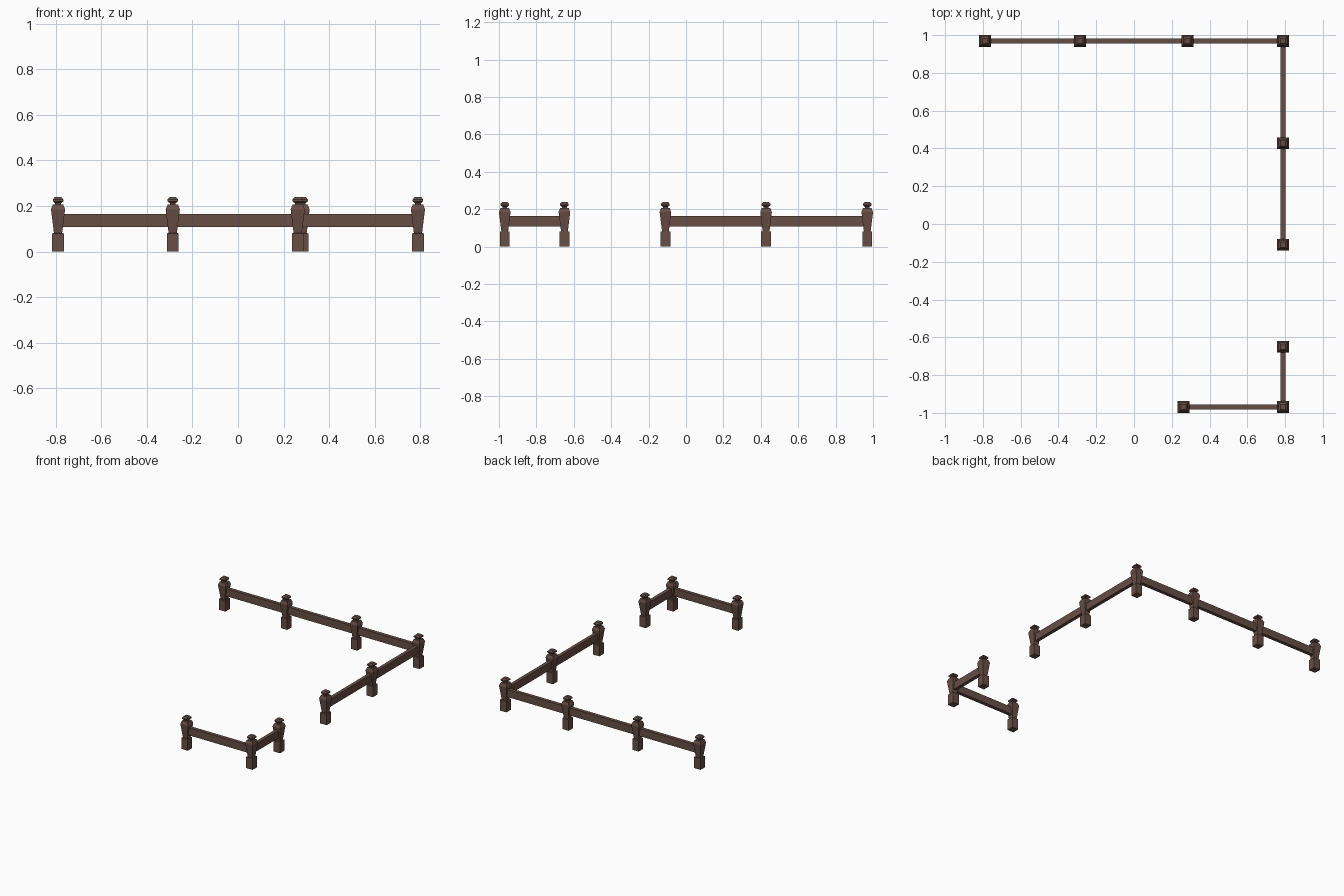
import bpy, bmesh

if "Cube" in bpy.data.objects:
    bpy.data.objects.remove(bpy.data.objects["Cube"])

wood = bpy.data.materials.new("dark_wood")
wood.diffuse_color = (0.14, 0.077, 0.06, 1)
wood.use_nodes = True
wood.node_tree.nodes["Principled BSDF"].inputs["Base Color"].default_value = wood.diffuse_color


def finish(name, bm):
    bmesh.ops.recalc_face_normals(bm, faces=bm.faces)
    me = bpy.data.meshes.new(name)
    bm.to_mesh(me)
    bm.free()
    me.materials.append(wood)
    ob = bpy.data.objects.new(name, me)
    bpy.context.collection.objects.link(ob)
    return ob


# Square post profile: (half width, height) from foot to cap
PROFILE = [(0.026, 0), (0.026, 0.08), (0.018, 0.081), (0.031, 0.185),
           (0.023, 0.206), (0.013, 0.207), (0.013, 0.213), (0.023, 0.220),
           (0.023, 0.229), (0.014, 0.239)]


def post(name, x, y):
    bm = bmesh.new()
    rings = [[bm.verts.new((x + sx * r, y + sy * r, z))
              for sx, sy in ((-1, -1), (1, -1), (1, 1), (-1, 1))]
             for r, z in PROFILE]
    for a, b in zip(rings, rings[1:]):
        for i in range(4):
            j = (i + 1) % 4
            bm.faces.new((a[i], a[j], b[j], b[i]))
    bm.faces.new(rings[0][::-1])
    bm.faces.new(rings[-1])
    finish(name, bm)


def rail(name, a, b):
    bm = bmesh.new()
    bmesh.ops.create_cube(bm, size=1)
    size = [max(abs(b[k] - a[k]), 0.026) for k in (0, 1)] + [0.056]
    bmesh.ops.scale(bm, vec=size, verts=bm.verts)
    bmesh.ops.translate(bm, vec=((a[0] + b[0]) / 2, (a[1] + b[1]) / 2, 0.136),
                        verts=bm.verts)
    finish(name, bm)


# Two fence runs separated by the gate gap
X, Y = 0.789, 0.969
runs = {
    "long": [(-X, Y), (-0.286, Y), (0.283, Y), (X, Y), (X, 0.428), (X, -0.11)],
    "short": [(X, -0.65), (X, -Y), (0.262, -Y)],
}
for run, pts in runs.items():
    for i, p in enumerate(pts):
        post(f"{run}_run_post_{i + 1}", *p)
    for i, (a, b) in enumerate(zip(pts, pts[1:])):
        rail(f"{run}_run_rail_{i + 1}", a, b)
